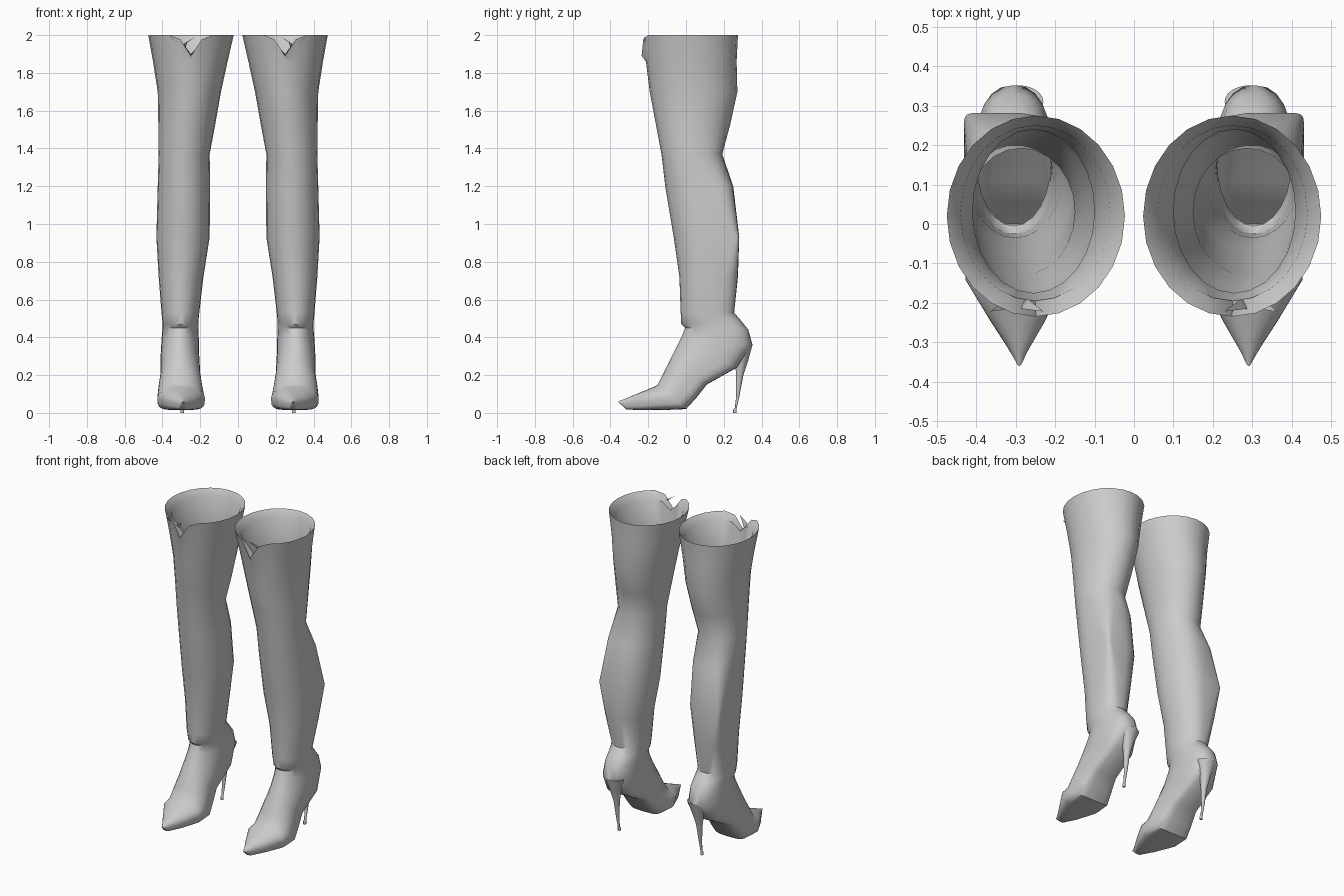
import bpy, bmesh
from math import cos, sin, pi

SEG = 24


def ring(x0, x1, front, back, k_out=1.0, k_in=1.0):
    """Closed loop from a front to a back (y, z) point; k < 1 squares the back corners."""
    cx, hw = (x0 + x1) / 2, (x1 - x0) / 2
    pts = []
    for i in range(SEG):
        a = 2 * pi * i / SEG
        s, c = sin(a), cos(a)
        k = 1.0 if c > 0 else (k_out if s > 0 else k_in)
        sx = abs(s) ** k * (1 if s > 0 else -1)
        cy = abs(c) ** k * (1 if c > 0 else -1)
        if abs(s) < 1e-6:
            sx = 0
        u = (1 - cy) / 2
        pts.append([cx + hw * sx,
                    front[0] + (back[0] - front[0]) * u,
                    front[1] + (back[1] - front[1]) * u])
    return pts


def finish(name, bm):
    bmesh.ops.recalc_face_normals(bm, faces=bm.faces)
    me = bpy.data.meshes.new(name)
    bm.to_mesh(me)
    bm.free()
    ob = bpy.data.objects.new(name, me)
    bpy.context.collection.objects.link(ob)
    ob.modifiers.new("other_side", 'MIRROR')
    bpy.ops.object.select_all(action='DESELECT')
    bpy.context.view_layer.objects.active = ob
    ob.select_set(True)
    bpy.ops.object.shade_smooth_by_angle(angle=0.7)
    return ob


def loft(name, rings, cap_start=False, cap_end=False):
    bm = bmesh.new()
    loops = [[bm.verts.new(p) for p in r] for r in rings]
    for a, b in zip(loops, loops[1:]):
        for i in range(SEG):
            j = (i + 1) % SEG
            bm.faces.new((a[i], a[j], b[j], b[i]))
    if cap_start:
        bm.faces.new(loops[0])
    if cap_end:
        bm.faces.new(loops[-1])
    return finish(name, bm)


def level(z, x0, x1, y0, y1, k=1.0):
    return ring(x0, x1, (y0, z), (y1, z), k, 1.0)


def notch(r, depth):
    """Dip the front of a rim loop into a V."""
    r[0][2] -= depth
    for i in (1, -1):
        r[i][2] -= depth * 0.2
    return r


# Shaft: z, inner x, outer x, front y, back y, squareness of the outer calf corner
SHAFT = [
    (1.86, 0.055, 0.45, -0.212, 0.268, 1.0),
    (1.70, 0.09, 0.425, -0.192, 0.272, 1.0),
    (1.53, 0.12, 0.422, -0.16, 0.235, 1.0),
    (1.37, 0.15, 0.42, -0.13, 0.192, 0.95),
    (1.20, 0.148, 0.425, -0.11, 0.25, 0.55),
    (0.93, 0.15, 0.432, -0.065, 0.282, 0.12),
    (0.72, 0.183, 0.42, -0.035, 0.275, 0.5),
    (0.53, 0.205, 0.405, -0.028, 0.255, 0.9),
]
# Foot: inner x, outer x, instep (y, z), underside (y, z)
FOOT = [
    (0.21, 0.40, -0.025, 0.47, 0.29, 0.49),
    (0.21, 0.40, -0.005, 0.45, 0.33, 0.44),
    (0.207, 0.405, -0.02, 0.41, 0.352, 0.36),
    (0.205, 0.41, -0.05, 0.35, 0.27, 0.24),
    (0.20, 0.41, -0.09, 0.27, 0.11, 0.15),
    (0.19, 0.42, -0.12, 0.21, 0.055, 0.08),
    (0.178, 0.427, -0.15, 0.15, 0.0, 0.02),
    (0.175, 0.427, -0.165, 0.14, -0.12, 0.015),
    (0.225, 0.365, -0.25, 0.105, -0.24, 0.015),
    (0.27, 0.315, -0.33, 0.072, -0.315, 0.018),
    (0.285, 0.297, -0.36, 0.06, -0.345, 0.045),
]
lining = [level(1.78, 0.10, 0.41, -0.175, 0.24),
          notch(level(1.96, 0.06, 0.44, -0.195, 0.25), 0.06)]
rim = [notch(level(2.0, 0.023, 0.475, -0.235, 0.275), 0.11)]
shaft = [level(*s) for s in SHAFT]
foot = []
for n, (x0, x1, yf, zf, yb, zb) in enumerate(FOOT):
    k = 0.85 if n < 3 else 0.5
    foot.append(ring(x0, x1, (yf, zf), (yb, zb), k, k))
loft("boots", lining + rim + shaft + foot, cap_end=True)

# Stiletto heel tapering to a small tip
HEEL = [
    (0.36, 0.23, 0.36, 0.27, 0.352),
    (0.28, 0.26, 0.33, 0.262, 0.33),
    (0.20, 0.277, 0.313, 0.264, 0.304),
    (0.09, 0.285, 0.305, 0.266, 0.283),
    (0.025, 0.288, 0.302, 0.258, 0.268),
    (0.018, 0.286, 0.304, 0.25, 0.268),
    (0.0, 0.286, 0.304, 0.25, 0.268),
]
loft("stiletto_heel", [level(*h) for h in HEEL], True, True)

# Folded collar flaps on both sides of the front notch
bm = bmesh.new()
for s in (1, -1):
    pts = [(0.075, -0.222, 1.99), (0.012, -0.215, 1.955),
           (0.003, -0.205, 1.865), (0.03, -0.19, 1.96)]
    bm.faces.new([bm.verts.new((0.297 + s * x * 0.9, y, z)) for x, y, z in pts])
finish("collar_flaps", bm)
